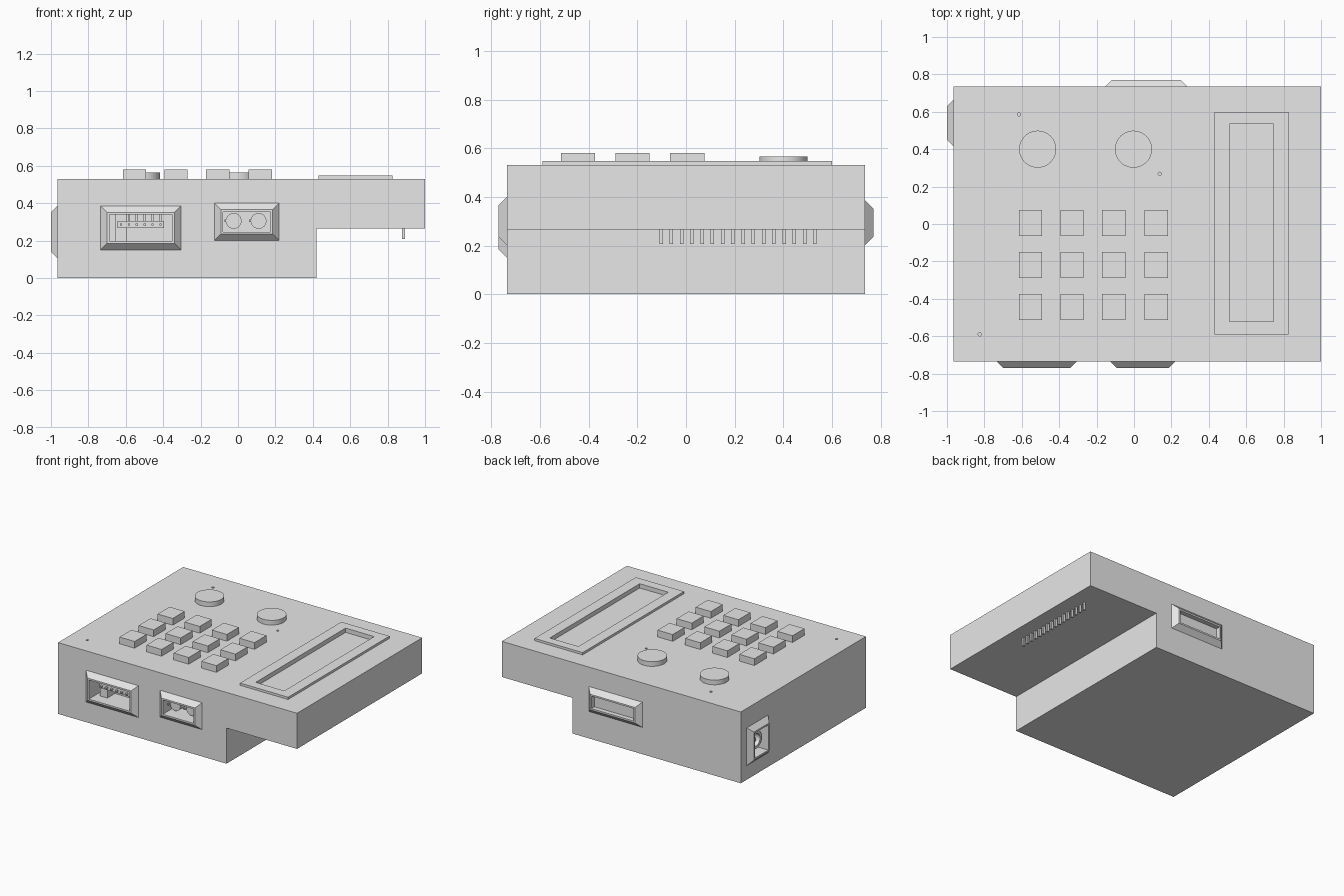
import bpy, bmesh, math
from mathutils import Matrix, Vector

if "Cube" in bpy.data.objects:
    bpy.data.objects.remove(bpy.data.objects["Cube"], do_unlink=True)

GREY = (0.8, 0.8, 0.8, 1)
grey = bpy.data.materials.new("plain grey")
grey.use_nodes = True
grey.diffuse_color = GREY
grey.node_tree.nodes["Principled BSDF"].inputs["Base Color"].default_value = GREY
TOP = 0.53


def finish(name, bm, matrix=None):
    if matrix:
        bm.transform(matrix)
    bmesh.ops.recalc_face_normals(bm, faces=bm.faces[:])
    mesh = bpy.data.meshes.new(name)
    bm.to_mesh(mesh)
    bm.free()
    mesh.materials.append(grey)
    obj = bpy.data.objects.new(name, mesh)
    bpy.context.collection.objects.link(obj)
    return obj


def box(name, lo, hi, matrix=None):
    lo, hi = Vector(lo), Vector(hi)
    bm = bmesh.new()
    place = Matrix.Translation((lo + hi) / 2) @ Matrix.Diagonal((*(hi - lo), 1))
    bmesh.ops.create_cube(bm, size=1, matrix=place)
    return finish(name, bm, matrix)


def disc(name, x, y, low, high, radius, matrix=None, sides=40):
    bm = bmesh.new()
    bmesh.ops.create_cone(bm, cap_ends=True, segments=sides, radius1=radius, radius2=radius,
                          depth=high - low, matrix=Matrix.Translation((x, y, (low + high) / 2)))
    obj = finish(name, bm, matrix)
    for face in obj.data.polygons:
        face.use_smooth = len(face.vertices) == 4
    return obj


def loft(name, rings, matrix=None):
    """Join closed rings of points, the last one back to the first."""
    bm = bmesh.new()
    loops = [[bm.verts.new(p) for p in ring] for ring in rings]
    for a, b in zip(loops, loops[1:] + loops[:1]):
        for i in range(len(a)):
            j = (i + 1) % len(a)
            bm.faces.new((a[i], a[j], b[j], b[i]))
    return finish(name, bm, matrix)


def cut(target, cutter):
    mod = target.modifiers.new("cut", 'BOOLEAN')
    mod.operation = 'DIFFERENCE'
    mod.solver = 'EXACT'
    mod.object = cutter
    bpy.context.view_layer.objects.active = target
    bpy.ops.object.modifier_apply(modifier=mod.name)
    bpy.data.objects.remove(cutter, do_unlink=True)


# Stepped case, extruded from its front outline
outline = [(-0.965, 0), (0.42, 0), (0.42, 0.265), (1, 0.265), (1, TOP), (-0.965, TOP)]
bm = bmesh.new()
face = bm.faces.new([bm.verts.new((x, -0.735, z)) for x, z in outline])
made = bmesh.ops.extrude_face_region(bm, geom=[face])["geom"]
bmesh.ops.translate(bm, vec=(0, 1.47, 0), verts=[v for v in made if isinstance(v, bmesh.types.BMVert)])
case = finish("case", bm)


def port(name, centre, angle, a, b, depth):
    """Bevelled rim around a pocket; local -y points outwards."""
    place = Matrix.Translation(centre) @ Matrix.Rotation(angle, 4, 'Z')

    def ring(inset, y):
        w, h = a - inset, b - inset
        return [(-w, y, -h), (w, y, -h), (w, y, h), (-w, y, h)]
    loft(name + "_rim", [ring(0, 0), ring(0.035, -0.035), ring(0.047, -0.035), ring(0.047, 0)], place)
    w, h = a - 0.047, b - 0.047
    cut(case, box("cutter", (-w, -0.02, -h), (w, depth, h), place))
    return place


# Pin header port
place = port("header_port", (-0.52, -0.735, 0.268), 0, 0.215, 0.118, 0.14)
box("header_body", (-0.125, 0.03, 0), (0.125, 0.14, 0.037), place)
box("header_post", (-0.135, 0.05, -0.071), (-0.075, 0.14, 0.071), place)
for i in range(6):
    x = -0.105 + i * 0.042
    box("header_pin", (x - 0.006, 0.01, 0.012), (x + 0.006, 0.03, 0.024), place)
    box("header_leg", (x - 0.006, 0.06, 0.037), (x + 0.006, 0.08, 0.071), place)

# Twin terminal port
place = port("terminal_port", (0.047, -0.735, 0.3), 0, 0.173, 0.1, 0.12)
upright = place @ Matrix.Rotation(math.pi / 2, 4, 'X')
for x in (-0.07, 0.063):
    disc("terminal_barrel", x, 0.005, -0.12, -0.03, 0.042, upright)
    box("terminal_tab", (x - 0.05, 0.01, 0), (x - 0.04, 0.12, 0.012), place)

# Rear flat socket
place = port("rear_port", (0.065, 0.735, 0.293), math.pi, 0.22, 0.093, 0.12)
box("rear_tongue", (-0.14, 0.02, -0.025), (0.14, 0.12, 0), place)
for i in range(7):
    x = -0.12 + i * 0.04
    box("rear_contact", (x - 0.008, 0.03, 0), (x + 0.008, 0.12, 0.012), place)

# Side power jack
place = port("power_port", (-0.965, 0.54, 0.245), -math.pi / 2, 0.125, 0.14, 0.14)
facing = place @ Matrix.Rotation(math.pi / 2, 4, 'X')


def circle(radius, z):
    return [(radius * math.cos(i * math.tau / 32), radius * math.sin(i * math.tau / 32), z) for i in range(32)]


loft("power_sleeve", [circle(0.065, -0.14), circle(0.065, -0.01), circle(0.045, -0.01),
                      circle(0.045, -0.14)], facing)
disc("power_pin", 0, 0, -0.14, -0.02, 0.015, facing, 16)

# Display frame with a sunken window
def rect(x0, x1, y0, y1, z):
    return [(x0, y0, z), (x1, y0, z), (x1, y1, z), (x0, y1, z)]


outer, inner = (0.43, 0.825, -0.59, 0.6), (0.51, 0.745, -0.52, 0.535)
loft("display_frame", [rect(*outer, TOP), rect(*outer, 0.547), rect(*inner, 0.547), rect(*inner, TOP)])
cut(case, box("cutter", (0.51, -0.52, 0.515), (0.745, 0.535, 0.6)))

# Pinholes in the top
for x, y in ((-0.615, 0.585), (0.138, 0.268), (-0.825, -0.59)):
    cut(case, disc("cutter", x, y, 0.49, 0.6, 0.009, sides=16))

# Keypad
for x in (-0.553, -0.331, -0.108, 0.119):
    for y in (0.005, -0.219, -0.443):
        box("key", (x - 0.062, y - 0.07, TOP), (x + 0.062, y + 0.07, 0.58))

# Round knobs
for x in (-0.515, -0.003):
    disc("knob", x, 0.4, TOP, 0.565, 0.099, sides=48)

# Row of pins under the overhang
for i in range(16):
    y = -0.102 + i * 0.0421
    box("display_pin", (0.877, y - 0.007, 0.207), (0.893, y + 0.007, 0.265))
